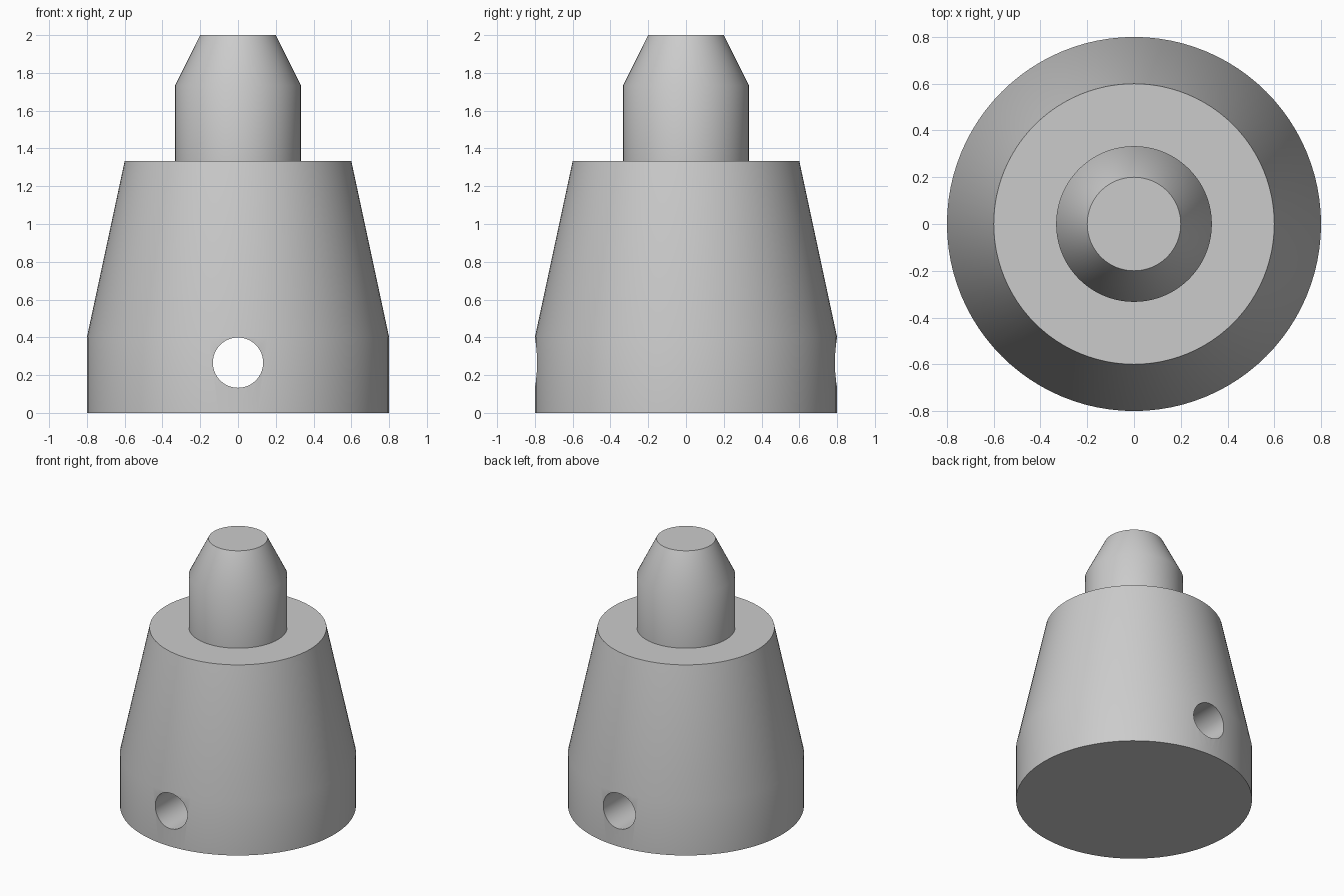
import bpy
import bmesh
import math

SEGMENTS = 96

if "Cube" in bpy.data.objects:
    bpy.data.objects.remove(bpy.data.objects["Cube"], do_unlink=True)

grey = bpy.data.materials.new("plain grey")
grey.use_nodes = True
grey.diffuse_color = (0.6, 0.6, 0.6, 1)
grey.node_tree.nodes["Principled BSDF"].inputs["Base Color"].default_value = (0.6, 0.6, 0.6, 1)


def turned(name, profile):
    """Solid of revolution about z from (radius, height) pairs, capped at both ends."""
    bm = bmesh.new()
    rings = []
    for radius, z in profile:
        angles = [math.tau * i / SEGMENTS for i in range(SEGMENTS)]
        rings.append([bm.verts.new((radius * math.cos(a), radius * math.sin(a), z)) for a in angles])
    for low, high in zip(rings, rings[1:]):
        for i in range(SEGMENTS):
            j = (i + 1) % SEGMENTS
            bm.faces.new((low[i], low[j], high[j], high[i]))
    bm.faces.new(rings[0][::-1])
    bm.faces.new(rings[-1])
    mesh = bpy.data.meshes.new(name)
    bm.to_mesh(mesh)
    bm.free()
    mesh.materials.append(grey)
    obj = bpy.data.objects.new(name, mesh)
    bpy.context.collection.objects.link(obj)
    return obj


# Tapered body with a shoulder and a chamfered peg on top
body = turned("pegged_body", [(0.8, 0), (0.8, 0.4), (0.6, 1.333), (0.333, 1.333),
                              (0.333, 1.733), (0.2, 2)])

# Cross hole running front to back
cutter = turned("hole_cutter", [(0.133, -1), (0.133, 1)])
cutter.rotation_euler.x = math.pi / 2
cutter.location.z = 0.266
cutter.hide_render = True
cutter.hide_viewport = True

hole = body.modifiers.new("cross_hole", 'BOOLEAN')
hole.operation = 'DIFFERENCE'
hole.solver = 'EXACT'
hole.object = cutter

# Bake the hole, then smooth the round surfaces and keep the rims sharp
bpy.ops.object.select_all(action='DESELECT')
body.select_set(True)
bpy.context.view_layer.objects.active = body
bpy.ops.object.modifier_apply(modifier=hole.name)
bpy.data.objects.remove(cutter, do_unlink=True)
bpy.ops.object.shade_smooth_by_angle(angle=math.radians(30))
